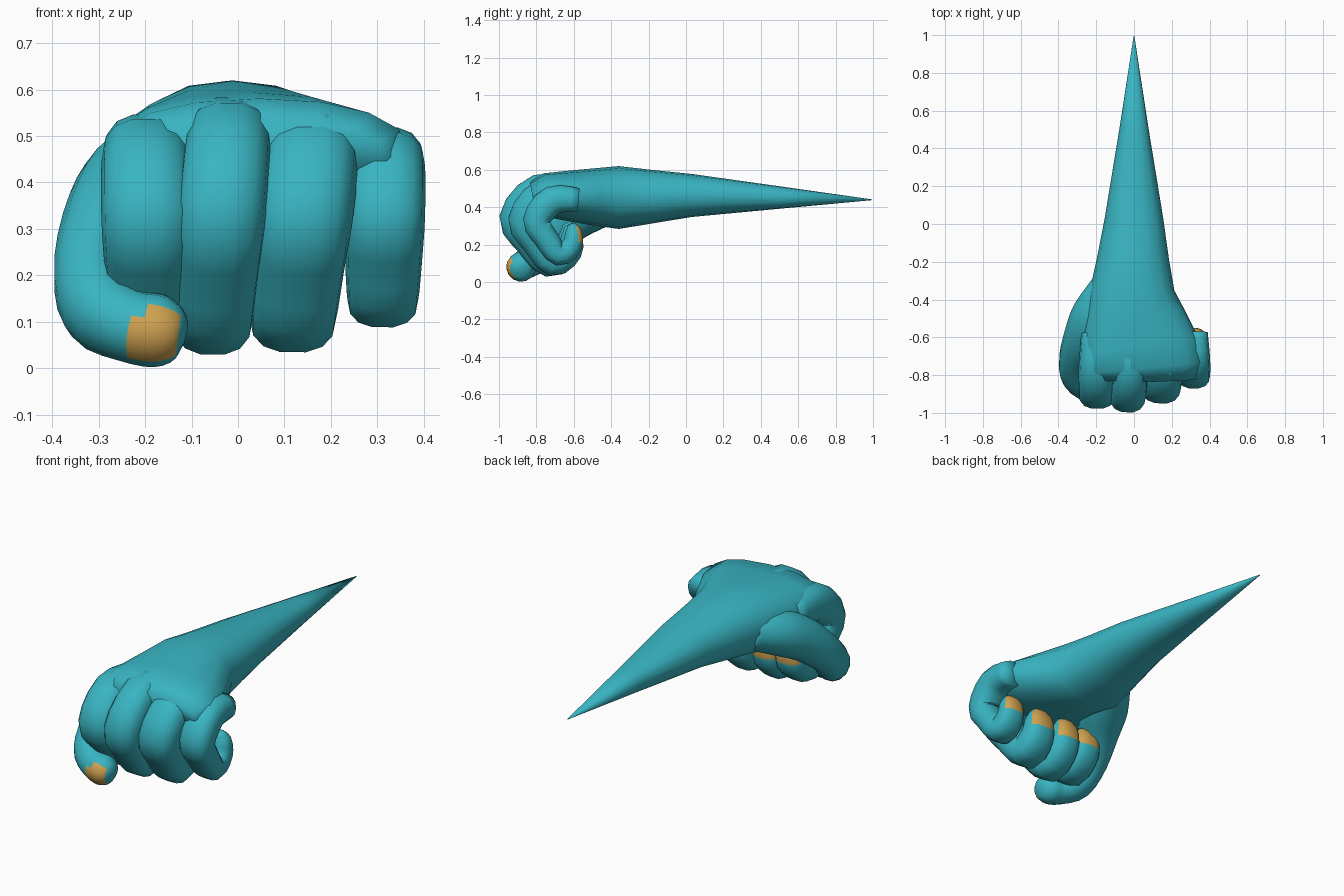
import bpy, bmesh, math
from mathutils import Vector

if "Cube" in bpy.data.objects:
    bpy.data.objects.remove(bpy.data.objects["Cube"])


def material(name, rgb):
    m = bpy.data.materials.new(name)
    m.diffuse_color = (*rgb, 1)
    m.use_nodes = True
    m.node_tree.nodes["Principled BSDF"].inputs["Base Color"].default_value = m.diffuse_color
    return m


SKIN = material("teal skin", (0.04, 0.46, 0.54))
NAIL = material("ochre nail", (0.62, 0.36, 0.08))


def smooth_path(pts, n):
    # Catmull-Rom interpolation of centre and radii together
    out = []
    for i in range(len(pts) - 1):
        p0, p1, p2 = pts[max(i - 1, 0)], pts[i], pts[i + 1]
        p3 = pts[min(i + 2, len(pts) - 1)]
        for k in range(n):
            t = k / n
            out.append([0.5 * (2 * b + (c - a) * t + (2 * a - 5 * b + 4 * c - d) * t * t
                               + (3 * b - a - 3 * c + d) * t ** 3)
                        for a, b, c, d in zip(p0, p1, p2, p3)])
    return out + [list(pts[-1])]


def loft(name, pts, ref, sides=14, sub=3, power=2.3, nail_rule=None):
    # pts: (x, y, z, half width along ref, half thickness)
    path = smooth_path(pts, sub)
    cs = [Vector(p[:3]) for p in path]
    bm = bmesh.new()
    rings = []
    for i, p in enumerate(path):
        t = (cs[min(i + 1, len(cs) - 1)] - cs[max(i - 1, 0)]).normalized()
        u = Vector(ref)
        u = (u - t * u.dot(t)).normalized()
        v = t.cross(u)
        ring = []
        for k in range(sides):
            a = 2 * math.pi * k / sides
            c, s = math.cos(a), math.sin(a)
            cu = math.copysign(abs(c) ** (2 / power), c)
            sv = math.copysign(abs(s) ** (2 / power), s)
            ring.append(bm.verts.new(cs[i] + u * cu * p[3] + v * sv * p[4]))
        rings.append(ring)
    for r, q in zip(rings, rings[1:]):
        for k in range(sides):
            j = (k + 1) % sides
            bm.faces.new((r[k], r[j], q[j], q[k]))
    bm.faces.new(rings[0])
    bm.faces.new(rings[-1])
    bmesh.ops.recalc_face_normals(bm, faces=bm.faces)
    bm.normal_update()
    for f in bm.faces:
        f.smooth = True
        if nail_rule and nail_rule(f.calc_center_median(), f.normal):
            f.material_index = 1
    me = bpy.data.meshes.new(name)
    bm.to_mesh(me)
    bm.free()
    me.materials.append(SKIN)
    me.materials.append(NAIL)
    ob = bpy.data.objects.new(name, me)
    bpy.context.collection.objects.link(ob)
    return ob


# forearm tapering to a point, widening into the back of the hand
loft("forearm_and_palm", [
    (0, 0.995, 0.44, 0.002, 0.002),
    (0, 0.5, 0.452, 0.078, 0.06),
    (0, 0.03, 0.463, 0.155, 0.115),
    (-0.005, -0.18, 0.457, 0.19, 0.143),
    (-0.012, -0.36, 0.452, 0.226, 0.168),
    (0.005, -0.5, 0.456, 0.27, 0.152),
    (0.03, -0.65, 0.462, 0.315, 0.132),
    (0.045, -0.76, 0.466, 0.325, 0.115),
    (0.045, -0.82, 0.455, 0.28, 0.08)], (1, 0, 0), sides=16, sub=1, power=2.2)

# side profile of a curled finger: y, z, width factor, half thickness
CURL = [(-0.58, 0.478, 0.85, 0.085), (-0.78, 0.475, 1.0, 0.105),
        (-0.90, 0.34, 1.04, 0.10), (-0.83, 0.22, 1.0, 0.09),
        (-0.73, 0.11, 0.92, 0.085), (-0.63, 0.17, 0.85, 0.075),
        (-0.62, 0.265, 0.72, 0.06), (-0.64, 0.315, 0.35, 0.025)]

# name, x at knuckle, x at fold, half width, y of front, z of top, z of bottom
FINGERS = [("index_finger", -0.198, -0.19, 0.096, -0.985, 0.55, 0.045),
           ("middle_finger", -0.02, -0.055, 0.094, -1.0, 0.592, 0.018),
           ("ring_finger", 0.16, 0.118, 0.101, -0.948, 0.573, 0.02),
           ("little_finger", 0.32, 0.312, 0.083, -0.868, 0.53, 0.075)]

for name, x0, x1, w, front, top, bottom in FINGERS:
    sy = (-0.56 - front) / 0.44
    sz = (top - bottom) / 0.574
    pts = []
    for y, z, f, b in CURL:
        blend = min(1, max(0, (0.475 - z) / 0.33)) if y < -0.7 else (0 if z > 0.4 else 1)
        pts.append((x0 + (x1 - x0) * blend, -0.56 + (y + 0.56) * sy,
                    bottom + (z - 0.018) * sz, w * f, b * (sy + sz) / 2))
    tip = bottom + 0.17 * sz
    loft(name, pts, (1, 0, 0), power=2.5,
         nail_rule=lambda c, n: c.z > tip and c.y > -0.66 and n.y > 0.5 and c.z < 0.36)

# thumb wrapping from the wrist across the front of the fist
loft("thumb", [
    (-0.13, -0.30, 0.44, 0.08, 0.08),
    (-0.205, -0.47, 0.40, 0.115, 0.12),
    (-0.268, -0.60, 0.33, 0.11, 0.105),
    (-0.318, -0.72, 0.22, 0.095, 0.08),
    (-0.298, -0.81, 0.13, 0.09, 0.085),
    (-0.235, -0.865, 0.092, 0.078, 0.078),
    (-0.17, -0.883, 0.08, 0.078, 0.078),
    (-0.128, -0.885, 0.075, 0.055, 0.055),
    (-0.112, -0.885, 0.072, 0.02, 0.02)], (0, -0.7, 0.7), power=2.1,
    nail_rule=lambda c, n: -0.25 < c.x < -0.13 and n.y < -0.5 and c.z < 0.125)
